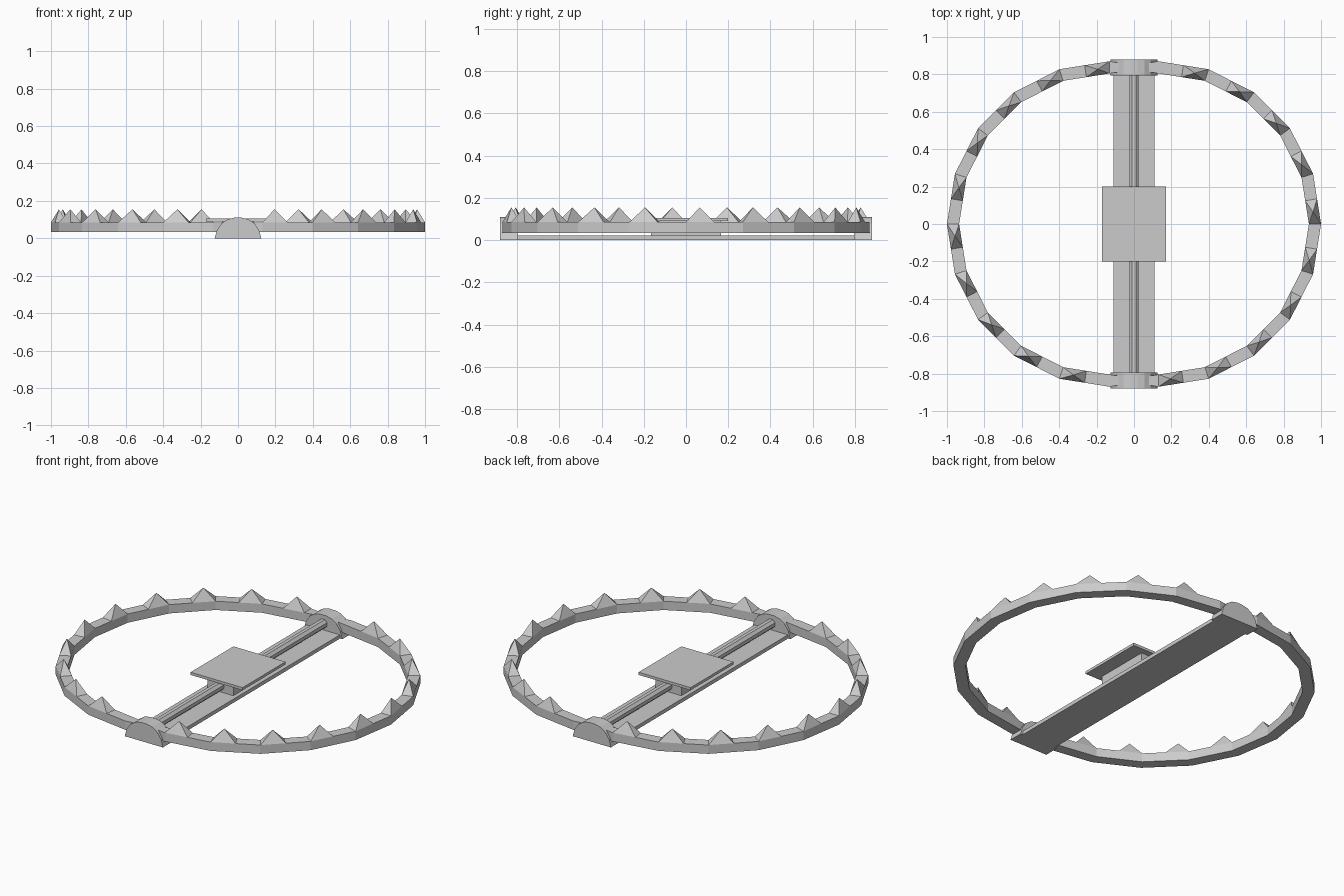
import bpy, bmesh
from math import sin, cos, pi, radians
from mathutils import Vector

if "Cube" in bpy.data.objects:
    bpy.data.objects.remove(bpy.data.objects["Cube"])


def make(name, verts, faces):
    mesh = bpy.data.meshes.new(name)
    mesh.from_pydata(verts, [], faces)
    bm = bmesh.new()
    bm.from_mesh(mesh)
    bmesh.ops.recalc_face_normals(bm, faces=bm.faces)
    bm.to_mesh(mesh)
    bm.free()
    ob = bpy.data.objects.new(name, mesh)
    bpy.context.collection.objects.link(ob)
    return ob


def extrude_y(name, profile, y0, y1):
    """Prism from an xz profile between two y positions."""
    n = len(profile)
    verts = [(x, y, z) for y in (y0, y1) for x, z in profile]
    faces = [tuple(range(n)), tuple(range(n, 2 * n))]
    faces += [(i, (i + 1) % n, n + (i + 1) % n, n + i) for i in range(n)]
    return make(name, verts, faces)


def box(name, hx, y0, y1, z0, z1):
    return extrude_y(name, [(-hx, z0), (hx, z0), (hx, z1), (-hx, z1)], y0, y1)


CX, R_OUT, R_IN = 0.13, 0.87, 0.805
Z0, Z1, TIP = 0.033, 0.085, 0.155
SEGS = 10


def jaw(name, turn):
    # (outer, inner) points along the half ring, with straight ends into the hinges
    pts = []
    for i in range(SEGS + 1):
        a = radians(-90 + 180 * i / SEGS)
        pts.append([Vector((CX + r * cos(a), r * sin(a), 0)) for r in (R_OUT, R_IN)])
    ends = [[Vector((0.07, s * r, 0)) for r in (R_OUT - 0.01, R_IN + 0.01)] for s in (-1, 1)]
    path = [ends[0]] + pts + [ends[1]]
    verts, faces = [], []
    for o, n in path:
        verts += [(o.x, o.y, Z0), (o.x, o.y, Z1), (n.x, n.y, Z1), (n.x, n.y, Z0)]
    for i in range(len(path) - 1):
        for k in range(4):
            a, b = 4 * i + k, 4 * i + (k + 1) % 4
            faces.append((a, b, b + 4, a + 4))
    last = len(verts)
    faces += [(0, 1, 2, 3), (last - 4, last - 3, last - 2, last - 1)]
    band = make(name, verts, faces)

    # pyramid teeth on the first half of every segment
    tv, tf = [], []
    for (o0, n0), (o1, n1) in zip(pts, pts[1:]):
        base = [o0, (o0 + o1) / 2, (n0 + n1) / 2, n0]
        tip = sum(base, Vector()) / 4
        s = len(tv)
        tv += [(p.x, p.y, Z1) for p in base] + [(tip.x, tip.y, TIP)]
        tf += [(s + k, s + (k + 1) % 4, s + 4) for k in range(4)]
        tf.append((s + 3, s + 2, s + 1, s))
    teeth = make(name + "_teeth", tv, tf)
    for ob in (band, teeth):
        ob.rotation_euler.z = turn


jaw("right_jaw", 0)
jaw("left_jaw", pi)

# base plate
box("base_plate", 0.11, -0.87, 0.87, 0, 0.022)

# rounded hinge blocks at both ends
half = [(0.125, 0), (0.112, 0.045), (0.088, 0.08), (0.055, 0.102), (0.02, 0.11)]
profile = half + [(-x, z) for x, z in reversed(half)]
extrude_y("front_hinge", profile, -0.88, -0.795)
extrude_y("back_hinge", profile, 0.795, 0.88)

# octagonal rod between the hinges
rod = [(0.027 * cos(pi / 8 + i * pi / 4), 0.06 + 0.027 * sin(pi / 8 + i * pi / 4)) for i in range(8)]
extrude_y("rod", rod, -0.81, 0.81)

# trigger pan and its support
box("trigger_pan", 0.17, -0.2, 0.2, 0.09, 0.106)
box("pan_support", 0.085, -0.165, 0.165, 0.02, 0.092)
